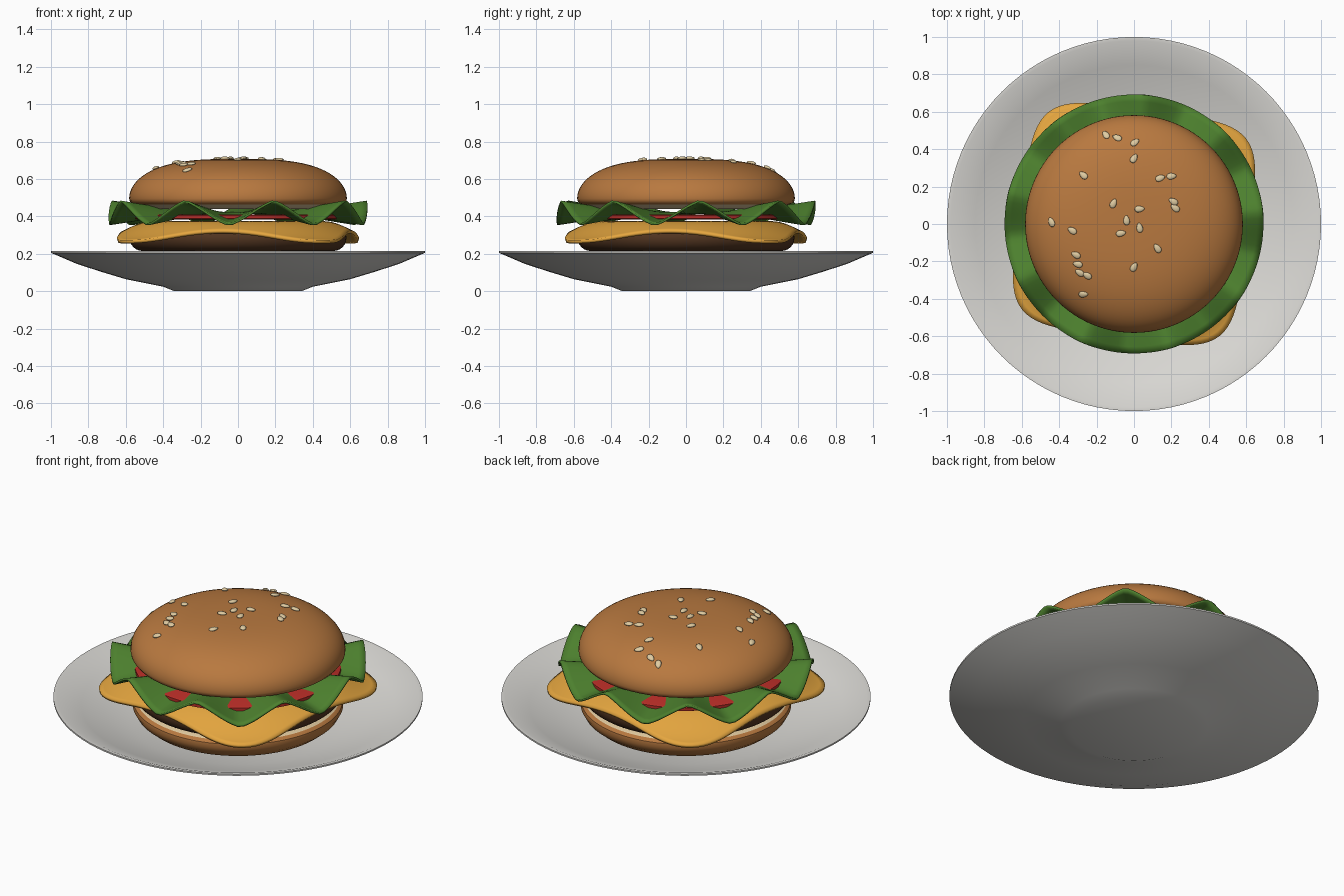
import bpy, bmesh, math
from mathutils import Vector

if "Cube" in bpy.data.objects:
    bpy.data.objects.remove(bpy.data.objects["Cube"])


def material(name, r, g, b):
    m = bpy.data.materials.new(name)
    m.diffuse_color = (r, g, b, 1)
    m.use_nodes = True
    m.node_tree.nodes["Principled BSDF"].inputs["Base Color"].default_value = m.diffuse_color
    return m


CRUST = material("crust brown", 0.48, 0.19, 0.05)
CREAM = material("crumb cream", 0.74, 0.58, 0.34)
PATTY = material("patty dark brown", 0.085, 0.036, 0.015)
CHEESE = material("cheese gold", 0.78, 0.38, 0.05)
GREEN = material("lettuce green", 0.073, 0.215, 0.027)
RED = material("tomato red", 0.48, 0.026, 0.02)
PLATE = material("plate white", 0.70, 0.69, 0.66)
SEED = material("seed beige", 0.74, 0.60, 0.36)


def finish(name, bm, mats, angle=40):
    bmesh.ops.recalc_face_normals(bm, faces=bm.faces)
    mesh = bpy.data.meshes.new(name)
    bm.to_mesh(mesh)
    bm.free()
    for m in mats:
        mesh.materials.append(m)
    ob = bpy.data.objects.new(name, mesh)
    bpy.context.collection.objects.link(ob)
    bpy.ops.object.select_all(action='DESELECT')
    ob.select_set(True)
    bpy.context.view_layer.objects.active = ob
    bpy.ops.object.shade_smooth_by_angle(angle=math.radians(angle))
    return ob


def surface(bm, rings, segs, point, mat_rule=lambda i: 0):
    """Skin concentric rings; point(i, angle) gives a position, or a pole at radius 0."""
    loops = []
    for i in range(rings):
        p = point(i, 0)
        if math.hypot(p[0], p[1]) < 1e-6:
            loops.append([bm.verts.new(p)] * segs)
        else:
            loops.append([bm.verts.new(point(i, math.tau * k / segs)) for k in range(segs)])
    for i in range(rings - 1):
        a, b = loops[i], loops[i + 1]
        for k in range(segs):
            n = (k + 1) % segs
            corners = list(dict.fromkeys([a[k], a[n], b[n], b[k]]))
            bm.faces.new(corners).material_index = mat_rule(i)


def lathe(name, profile, mats, mat_rule=lambda i: 0, segs=96):
    bm = bmesh.new()
    surface(bm, len(profile), segs,
            lambda i, a: (profile[i][0] * math.cos(a), profile[i][0] * math.sin(a), profile[i][1]),
            mat_rule)
    return finish(name, bm, mats)


def sheet(name, radius, height, mat, thick, rings=20, segs=144):
    """Thin draped sheet with a radial outline and a height field."""
    bm = bmesh.new()

    def point(i, a):
        r = radius(a) * i / (rings - 1)
        return (r * math.cos(a), r * math.sin(a), height(r, a))

    surface(bm, rings, segs, point)
    ob = finish(name, bm, [mat])
    if sum(p.normal.z for p in ob.data.polygons) < 0:
        ob.data.flip_normals()
    mod = ob.modifiers.new("thickness", 'SOLIDIFY')
    mod.thickness = thick
    mod.offset = -1
    return ob


# Plate: thin shallow dish
lathe("plate", [(0, 0), (0.34, 0), (0.40, 0.024), (0.60, 0.064), (0.73, 0.103), (0.86, 0.145),
                (1, 0.205), (1, 0.214), (0.98, 0.214), (0.85, 0.163), (0.72, 0.12), (0.59, 0.082),
                (0.40, 0.048), (0.34, 0.04), (0, 0.04)], [PLATE])

# Bottom bun: crust outside, cream cut face on top
lathe("bottom_bun", [(0, 0.065), (0.36, 0.065), (0.45, 0.075), (0.51, 0.095), (0.55, 0.128),
                     (0.57, 0.165), (0.567, 0.19), (0.55, 0.205), (0.48, 0.215), (0, 0.215)],
      [CRUST, CREAM], lambda i: 1 if i >= 7 else 0)

# Patty: disc with a rounded rim
rim = [(0.51 + 0.07 * math.cos(t), 0.285 + 0.07 * math.sin(t))
       for t in (math.radians(-90 + 15 * k) for k in range(13))]
lathe("patty", [(0, 0.215)] + rim + [(0, 0.355)], [PATTY])


# Cheese: rounded square, turned slightly, with drooping corners
def cheese_outline(a):
    a += math.radians(8)
    return 0.612 / (abs(math.cos(a)) ** 5 + abs(math.sin(a)) ** 5) ** 0.2


def cheese_height(r, a):
    t = min(max((r - 0.46) / 0.31, 0), 1)
    return 0.374 - 0.102 * t * t * (3 - 2 * t)


sheet("cheese", cheese_outline, cheese_height, CHEESE, 0.018, rings=28)

# Tomato slice
lathe("tomato", [(0, 0.383), (0.55, 0.383), (0.56, 0.388), (0.56, 0.405), (0.55, 0.41), (0, 0.41)],
      [RED])


# Lettuce: nine waves that grow toward the rim
def lettuce_height(r, a):
    phase = 9 * (a - math.radians(306))
    c = math.cos(phase)
    wave = 0.65 * (1 - 2 * math.acos(max(-1, min(1, c))) / math.pi) + 0.35 * c
    return 0.424 - 0.064 * wave * max(0, (r - 0.3) / 0.39)


sheet("lettuce", lambda a: 0.692, lettuce_height, GREEN, 0.012)


# Top bun: flattened dome above a cream cut face
def dome(r):
    return 0.495 + 0.212 * math.sqrt(max(0, 1 - (r / 0.582) ** 3))


radii = [0.582 * math.sin(math.radians(4.5 * k)) ** 0.8 for k in range(20, -1, -1)]
lathe("top_bun", [(0, 0.44), (0.49, 0.44), (0.545, 0.462), (0.57, 0.47), (0.58, 0.483)]
      + [(r, dome(r)) for r in radii], [CRUST, CREAM], lambda i: 1 if i < 2 else 0)

# Sesame seeds: x, y and turn in degrees
SEEDS = [(-0.15, 0.475, 120), (-0.09, 0.46, 150), (0.005, 0.435, 40), (0, 0.35, 60),
         (-0.27, 0.26, 140), (0.14, 0.245, 20), (0.2, 0.255, 5), (0.21, 0.12, 150),
         (0.22, 0.085, 145), (-0.11, 0.11, 65), (0.03, 0.08, 5), (-0.04, 0.02, 95),
         (0.03, -0.02, 100), (-0.07, -0.05, 10), (-0.44, 0.01, 115), (-0.33, -0.035, 150),
         (0.125, -0.13, 125), (0, -0.23, 60), (-0.31, -0.165, 155), (-0.3, -0.215, 170),
         (-0.29, -0.26, 150), (-0.25, -0.275, 150), (-0.27, -0.375, 10)]
bm = bmesh.new()
for x, y, turn in SEEDS:
    r = math.hypot(x, y)
    slope = (dome(r + 0.005) - dome(r - 0.005)) / 0.01 if r > 0.01 else 0
    normal = Vector((-slope * x / max(r, 0.01), -slope * y / max(r, 0.01), 1)).normalized()
    t = math.radians(turn)
    along = Vector((math.cos(t), math.sin(t), 0))
    along = (along - normal * along.dot(normal)).normalized()
    side = normal.cross(along)
    centre = Vector((x, y, dome(r))) + normal * 0.004
    made = bmesh.ops.create_uvsphere(bm, u_segments=12, v_segments=8, radius=1)
    for v in made["verts"]:
        p = v.co.copy()
        width = 0.017 * (1 - 0.25 * p.x)
        v.co = centre + along * (p.x * 0.027) + side * (p.y * width) + normal * (p.z * 0.009)
finish("sesame_seeds", bm, [SEED], 60)
